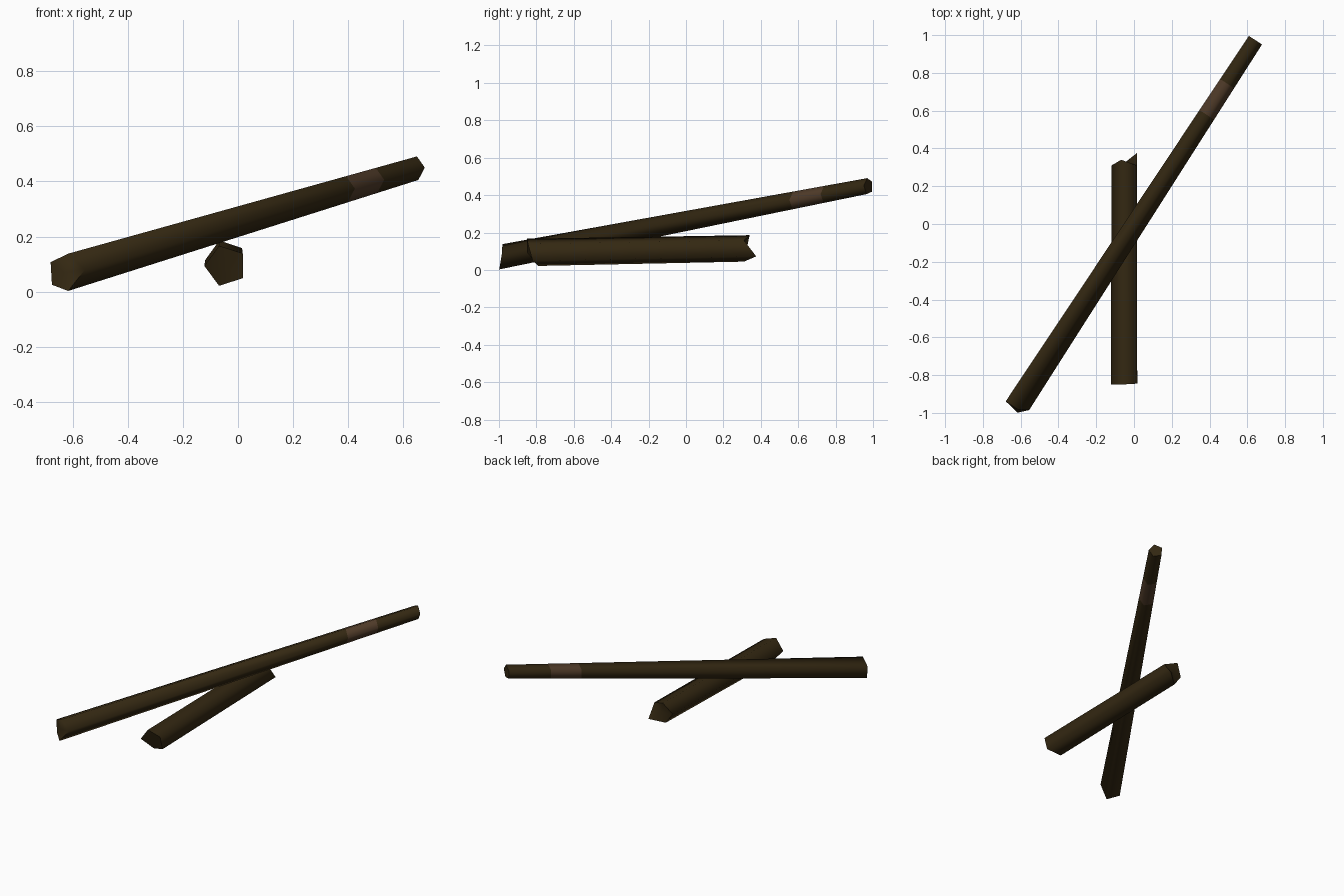
import bpy, bmesh, math
from mathutils import Vector

cube = bpy.data.objects.get("Cube")
if cube:
    bpy.data.objects.remove(cube, do_unlink=True)


def material(name, color):
    m = bpy.data.materials.new(name)
    m.use_nodes = True
    m.diffuse_color = (*color, 1)
    m.node_tree.nodes["Principled BSDF"].inputs["Base Color"].default_value = (*color, 1)
    return m


bark = material("dark_bark", (0.034, 0.021, 0.006))
worn = material("worn_bark", (0.08, 0.044, 0.022))
SIDES = 5


def log(name, start, end, radii, phase, start_shift, end_shift, cuts=(), band=None):
    """Tapered five-sided log; the shifts move end corners along it for broken ends."""
    start, end = Vector(start), Vector(end)
    axis = (end - start).normalized()
    across = axis.cross(Vector((0, 0, 1))).normalized()
    up = Vector((0, 0, 1))
    bm = bmesh.new()
    stops = [0, *cuts, 1]
    rings = []
    for t in stops:
        shift = start_shift if t == 0 else end_shift if t == 1 else [0] * SIDES
        r = radii[0] + (radii[1] - radii[0]) * t
        ring = []
        for i in range(SIDES):
            a = math.radians(phase - 360 / SIDES * i)
            p = start.lerp(end, t) + r * (across * math.cos(a) + up * math.sin(a))
            ring.append(bm.verts.new(p + axis * shift[i]))
        rings.append(ring)
    # Bark sides, with the worn band as its own segment
    for s in range(len(rings) - 1):
        for i in range(SIDES):
            j = (i + 1) % SIDES
            f = bm.faces.new((rings[s][i], rings[s][j], rings[s + 1][j], rings[s + 1][i]))
            f.material_index = 1 if s == band else 0
    # End caps
    for ring, tip in ((rings[0], start), (rings[-1], end)):
        centre = bm.verts.new(tip)
        for i in range(SIDES):
            bm.faces.new((ring[i], ring[(i + 1) % SIDES], centre))
    bmesh.ops.recalc_face_normals(bm, faces=bm.faces)
    mesh = bpy.data.meshes.new(name)
    bm.to_mesh(mesh)
    bm.free()
    mesh.materials.append(bark)
    if band is not None:
        mesh.materials.append(worn)
    obj = bpy.data.objects.new(name, mesh)
    bpy.context.collection.objects.link(obj)
    bpy.ops.object.select_all(action="DESELECT")
    obj.select_set(True)
    bpy.context.view_layer.objects.active = obj
    bpy.ops.object.shade_smooth_by_angle(angle=math.radians(74))


# Long leaning log with a worn band near its upper end
log("long_log", (-0.63, -0.972, 0.07), (0.64, 0.975, 0.447), (0.07, 0.045), 148,
    [0, 0, 0.03, -0.015, 0], [0] * SIDES, cuts=(0.797, 0.882), band=1)

# Short log lying beneath it, with splintered ends
log("short_log", (-0.045, -0.82, 0.094), (-0.045, 0.325, 0.115), (0.077, 0.074), 180,
    [-0.03, -0.03, -0.025, 0, 0.03], [-0.015, 0.015, -0.015, 0.05, -0.015])
